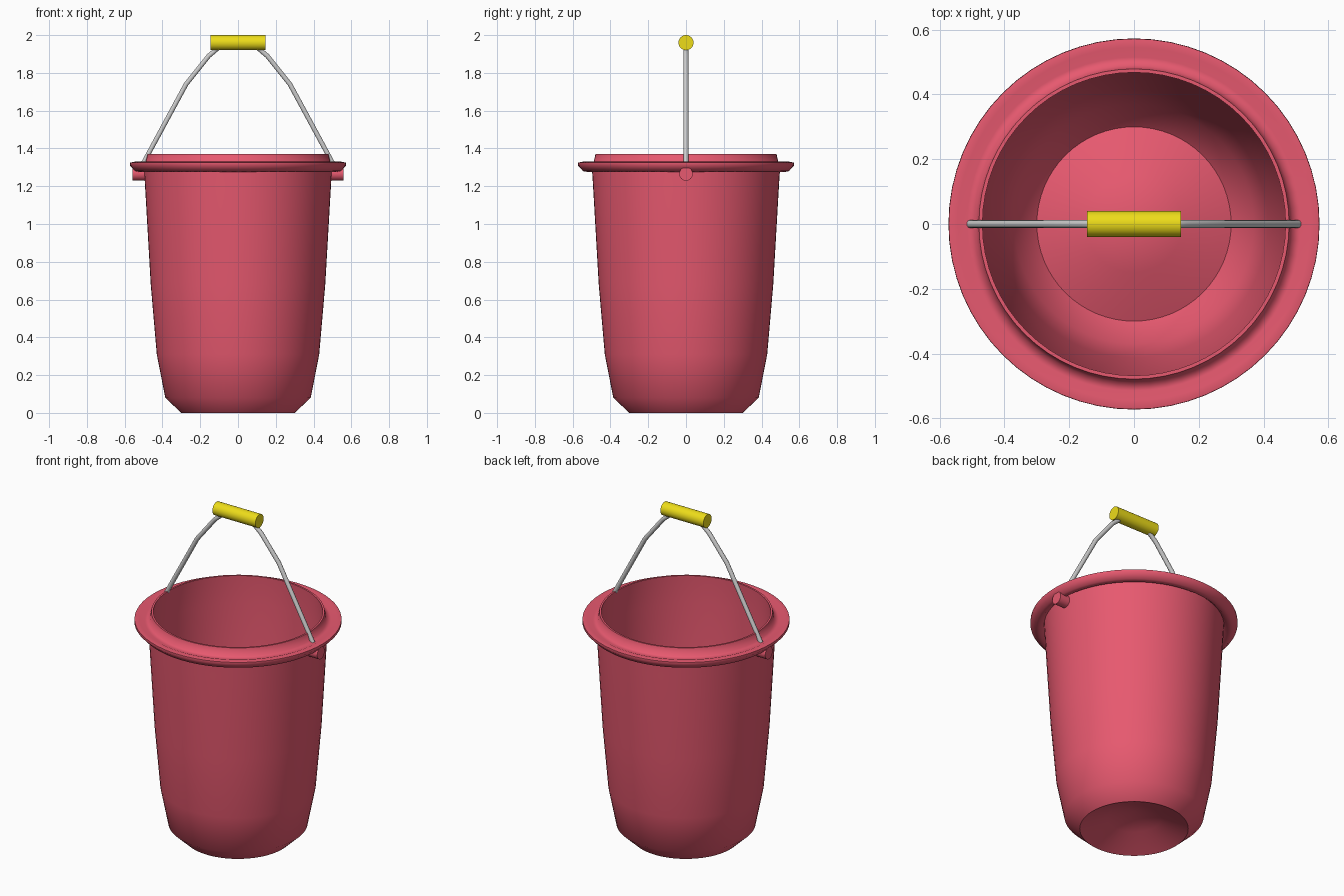
import bpy, bmesh, math
from mathutils import Vector

if "Cube" in bpy.data.objects:
    bpy.data.objects.remove(bpy.data.objects["Cube"])


def material(name, rgb):
    m = bpy.data.materials.new(name)
    m.diffuse_color = (*rgb, 1)
    m.use_nodes = True
    m.node_tree.nodes["Principled BSDF"].inputs["Base Color"].default_value = m.diffuse_color
    return m


pink = material("pink_plastic", (0.80, 0.10, 0.16))
yellow = material("yellow_plastic", (0.85, 0.72, 0.01))


def smooth(ob, angle):
    bpy.ops.object.select_all(action='DESELECT')
    ob.select_set(True)
    bpy.context.view_layer.objects.active = ob
    bpy.ops.object.shade_smooth_by_angle(angle=math.radians(angle))


def lathe(name, profile, mat, steps=64):
    bm = bmesh.new()
    verts = [bm.verts.new((r, 0, z)) for r, z in profile]
    edges = [bm.edges.new(p) for p in zip(verts, verts[1:])]
    bmesh.ops.spin(bm, geom=verts + edges, cent=(0, 0, 0), axis=(0, 0, 1),
                   angle=math.tau, steps=steps, use_duplicate=False)
    bmesh.ops.remove_doubles(bm, verts=bm.verts, dist=1e-4)
    bmesh.ops.recalc_face_normals(bm, faces=bm.faces)
    me = bpy.data.meshes.new(name)
    bm.to_mesh(me)
    bm.free()
    ob = bpy.data.objects.new(name, me)
    bpy.context.collection.objects.link(ob)
    me.materials.append(mat)
    smooth(ob, 62)
    return ob


def rod_x(name, x, z, radius, length, mat):
    bpy.ops.mesh.primitive_cylinder_add(vertices=32, radius=radius, depth=length,
                                        location=(x, 0, z), rotation=(0, math.pi / 2, 0))
    ob = bpy.context.object
    ob.name = name
    ob.data.materials.append(mat)
    smooth(ob, 40)


# Bucket shell: domed base, outer wall, overhanging lip, collar, inner wall and floor
lathe("bucket", [
    (0, 0.11), (0.15, 0.065), (0.30, 0), (0.385, 0.08), (0.43, 0.31), (0.462, 0.68),
    (0.492, 1.2), (0.498, 1.295), (0.52, 1.275), (0.545, 1.28), (0.573, 1.31),
    (0.572, 1.325), (0.545, 1.33), (0.515, 1.318), (0.49, 1.325), (0.479, 1.37),
    (0.468, 1.37), (0.474, 1.2), (0.445, 0.68), (0.413, 0.31), (0.37, 0.09),
    (0.30, 0.02), (0.15, 0.085), (0, 0.13)], pink)

# Pegs below the lip
for side, label in ((-1, "left"), (1, "right")):
    rod_x(f"peg_{label}", side * 0.522, 1.265, 0.036, 0.075, pink)

# Wire handle swept along a mirrored path
half = [(0.505, 1.315), (0.275, 1.74), (0.155, 1.89), (0.105, 1.932)]
path = half + [(0, 1.96)] + [(-x, z) for x, z in reversed(half)]
curve = bpy.data.curves.new("handle_path", 'CURVE')
curve.dimensions = '3D'
curve.bevel_depth = 0.013
curve.bevel_resolution = 3
curve.use_fill_caps = True
spline = curve.splines.new('POLY')
spline.points.add(len(path) - 1)
for p, (x, z) in zip(spline.points, path):
    p.co = (x, 0, z, 1)
wire = bpy.data.objects.new("wire_handle", curve)
bpy.context.collection.objects.link(wire)
bpy.ops.object.select_all(action='DESELECT')
wire.select_set(True)
bpy.context.view_layer.objects.active = wire
bpy.ops.object.convert(target='MESH')
smooth(bpy.context.object, 40)

# Grip
rod_x("grip", 0, 1.96, 0.04, 0.29, yellow)
